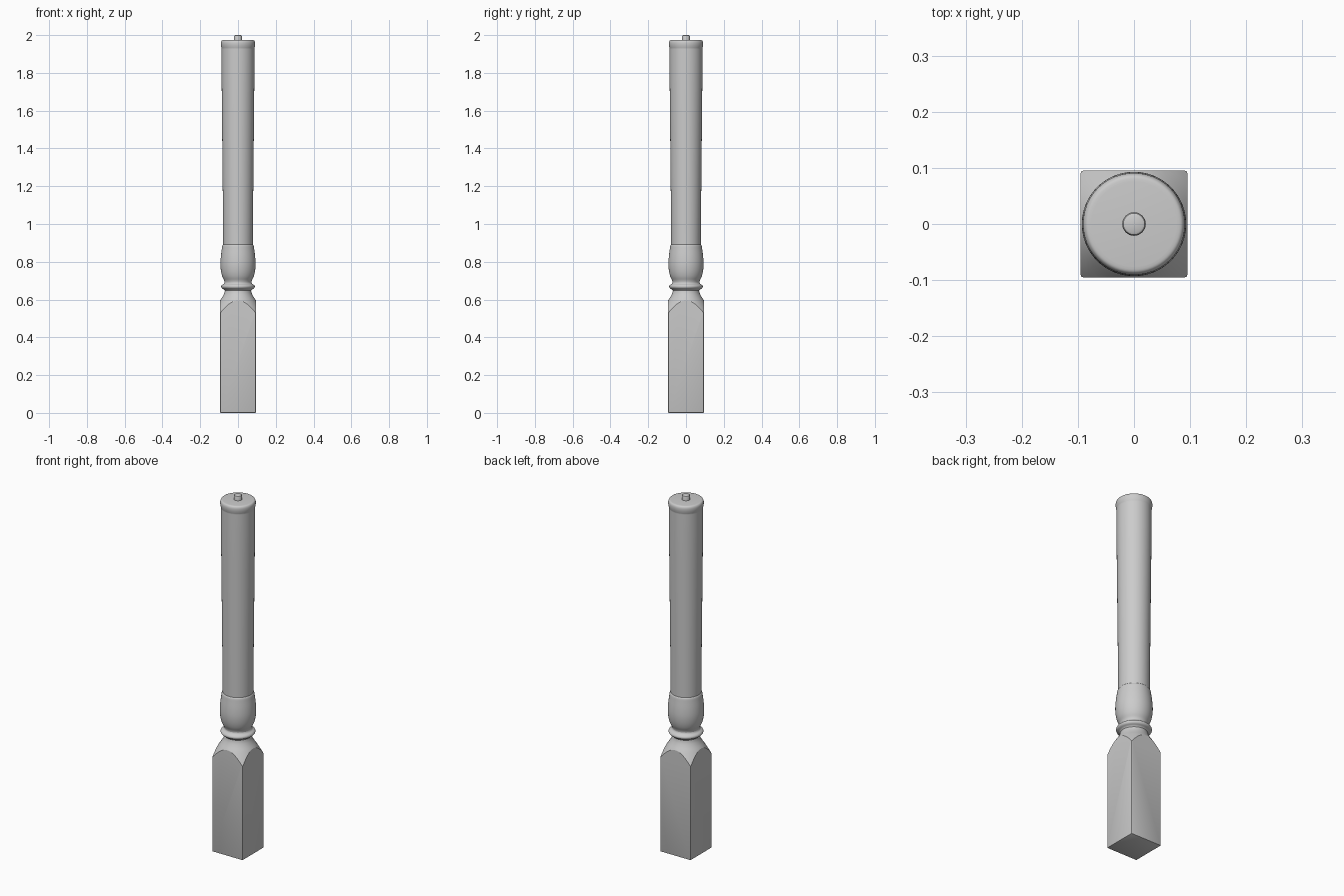
import bpy, bmesh, math

if "Cube" in bpy.data.objects:
    bpy.data.objects.remove(bpy.data.objects["Cube"])


def shade(obj, angle=35):
    bpy.ops.object.select_all(action='DESELECT')
    obj.select_set(True)
    bpy.context.view_layer.objects.active = obj
    bpy.ops.object.shade_smooth_by_angle(angle=math.radians(angle))


def smooth_profile(pts, n=4):
    """Catmull-Rom curve through (radius, z) points."""
    p = [pts[0]] + pts + [pts[-1]]
    out = []
    for a, b, c, d in zip(p, p[1:], p[2:], p[3:]):
        for k in range(n):
            t = k / n
            out.append(tuple(0.5 * (2 * q + (r - o) * t + (2 * o - 5 * q + 4 * r - s) * t * t
                                    + (3 * q - o - 3 * r + s) * t ** 3)
                             for o, q, r, s in zip(a, b, c, d)))
    return out + [pts[-1]]


def lathe(name, pts, seg=64):
    """Closed solid of revolution about z, capped at both ends."""
    bm = bmesh.new()
    rings = [[bm.verts.new((r * math.cos(2 * math.pi * i / seg),
                            r * math.sin(2 * math.pi * i / seg), z))
              for i in range(seg)] for r, z in pts]
    for lo, hi in zip(rings, rings[1:]):
        for i in range(seg):
            j = (i + 1) % seg
            bm.faces.new((lo[i], lo[j], hi[j], hi[i]))
    bm.faces.new(rings[0][::-1])
    bm.faces.new(rings[-1])
    mesh = bpy.data.meshes.new(name)
    bm.to_mesh(mesh)
    bm.free()
    obj = bpy.data.objects.new(name, mesh)
    bpy.context.collection.objects.link(obj)
    shade(obj)
    return obj


# Square base block, its shoulders turned round by intersecting with a lathed form
bpy.ops.mesh.primitive_cube_add(size=1, location=(0, 0, 0.325))
base = bpy.context.object
base.name = "square_base"
base.scale = (0.19, 0.19, 0.65)
bpy.ops.object.transform_apply(location=True, scale=True)
bevel = base.modifiers.new("soft_edges", 'BEVEL')
bevel.width, bevel.segments = 0.004, 2
shoulder = [(0.133, 0.53), (0.122, 0.55), (0.109, 0.572), (0.095, 0.595),
            (0.082, 0.615), (0.073, 0.633), (0.069, 0.649)]
cutter = lathe("shoulder_cutter", [(0.15, -0.1), (0.15, 0.51)] + smooth_profile(shoulder))
cutter.hide_render = True
cut = base.modifiers.new("turned_shoulder", 'BOOLEAN')
cut.operation, cut.object, cut.solver = 'INTERSECT', cutter, 'EXACT'
bpy.context.view_layer.objects.active = base
for m in list(base.modifiers):
    bpy.ops.object.modifier_apply(modifier=m.name)
bpy.data.objects.remove(cutter)
shade(base, 30)

# Collar ring between base and bulb
lathe("collar_ring", smooth_profile([
    (0.068, 0.645), (0.074, 0.653), (0.085, 0.660), (0.089, 0.669),
    (0.085, 0.677), (0.075, 0.684), (0.071, 0.692)]))

# Turned bulb
lathe("bulb", smooth_profile([
    (0.071, 0.685), (0.073, 0.70), (0.083, 0.722), (0.090, 0.75), (0.093, 0.785),
    (0.091, 0.825), (0.086, 0.865), (0.083, 0.885), (0.079, 0.892)]))

# Tapered shaft with a slight bead at the rounded top
lathe("shaft", [(0.078, 0.86), (0.080, 1.10), (0.0825, 1.35), (0.085, 1.60), (0.087, 1.80),
                (0.087, 1.925)] + smooth_profile([
                    (0.087, 1.93), (0.0895, 1.94), (0.091, 1.952), (0.090, 1.964),
                    (0.085, 1.972), (0.076, 1.974)]))

# Dowel peg on top
lathe("top_peg", [(0.021, 1.96), (0.021, 1.994), (0.019, 1.998), (0.015, 2.0)], 32)
